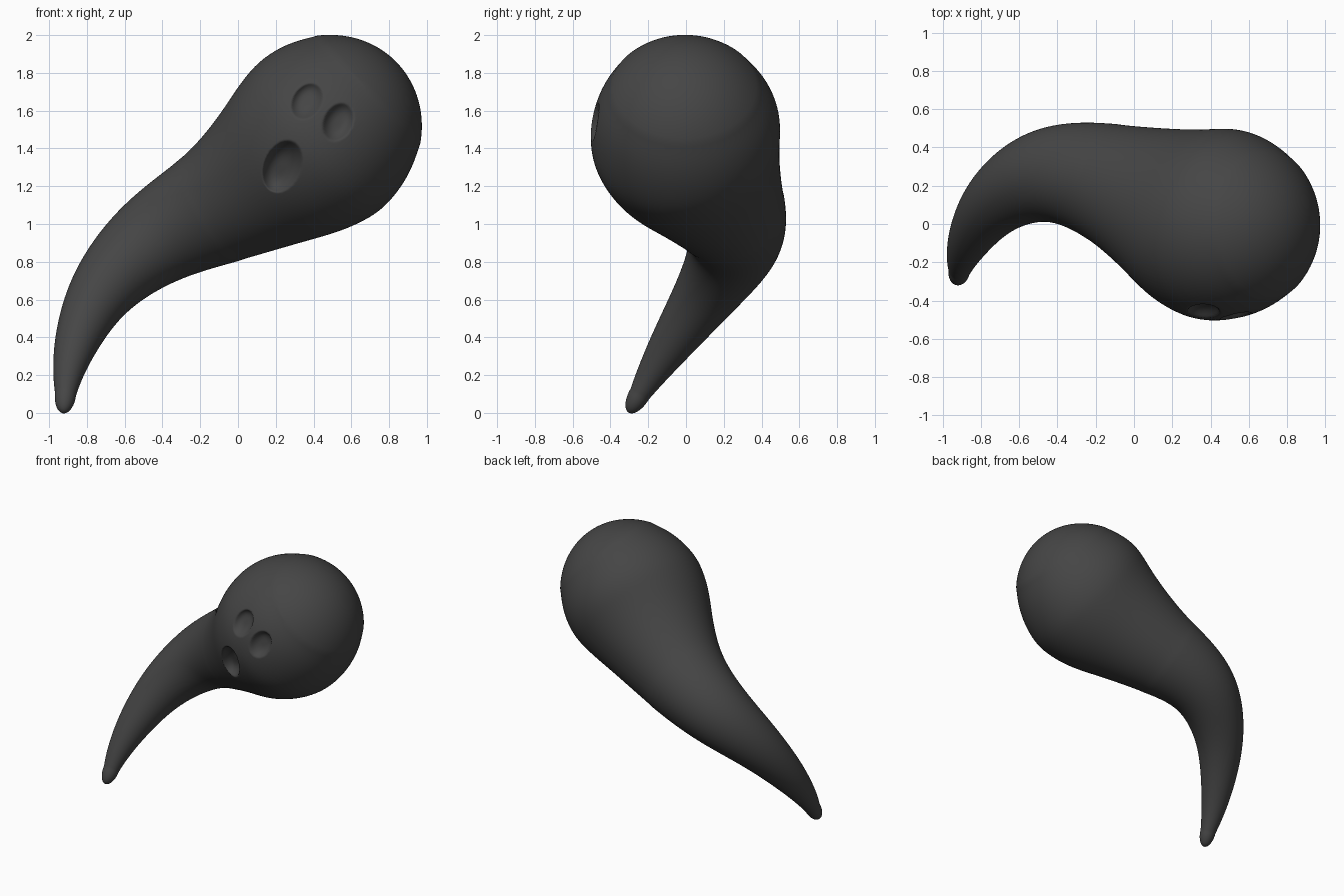
import bpy, bmesh, math
from mathutils import Vector

if "Cube" in bpy.data.objects:
    bpy.data.objects.remove(bpy.data.objects["Cube"])

# Body path from tail to head: x, y, z, radius
KEYS = [Vector(k) for k in [
    (-0.913, -0.245, 0.100, 0.056),
    (-0.900, -0.180, 0.210, 0.081),
    (-0.848, -0.055, 0.400, 0.123),
    (-0.728, 0.120, 0.650, 0.174),
    (-0.510, 0.253, 0.870, 0.235),
    (-0.290, 0.255, 1.005, 0.280),
    (-0.090, 0.200, 1.105, 0.325),
    (0.140, 0.110, 1.252, 0.408),
    (0.295, 0.040, 1.360, 0.482),
    (0.430, -0.006, 1.460, 0.513),
]]
HEAD_DIR = Vector((0.72, 0, 0.69)).normalized()
HEAD_LEN = 0.57
TAIL_LEN = 0.115
SEG, STEPS, CAP = 128, 12, 36

# Face dimples: x, z, half width, half height, tilt, depth
DIMPLES = [(0.365, 1.65, 0.076, 0.101, 32, 0.05),
           (0.53, 1.54, 0.076, 0.104, 25, 0.05),
           (0.235, 1.305, 0.098, 0.142, 22, 0.09)]


def catmull(a, b, c, d, t):
    return 0.5 * (2 * b + (c - a) * t + (2 * a - 5 * b + 4 * c - d) * t * t
                  + (3 * b - a - 3 * c + d) * t ** 3)


def relax(seq, passes):
    for _ in range(passes):
        seq = [seq[0]] + [(a + 2 * b + c) / 4 for a, b, c in zip(seq, seq[1:], seq[2:])] + [seq[-1]]
    return seq


def dimple(p):
    if p.y > -0.1:
        return 0
    push = 0
    for x, z, w, h, tilt, depth in DIMPLES:
        a = math.radians(tilt)
        dx, dz = p.x - x, p.z - z
        u = (dx * math.cos(a) - dz * math.sin(a)) / w
        v = (dx * math.sin(a) + dz * math.cos(a)) / h
        q = u * u + v * v
        if q < 1:
            push += depth * (1 - q ** 1.5)
    return push


# Sections: rounded tail tip, swept body, domed head
tail_dir = (KEYS[0].xyz - KEYS[1].xyz).normalized()
after = KEYS[-1] + Vector((*(HEAD_DIR * 0.14), -0.015))
pts = [2 * KEYS[0] - KEYS[1]] + KEYS + [after]
swept = []
for i in range(1, len(pts) - 2):
    swept += [catmull(*pts[i - 1:i + 3], s / STEPS) for s in range(STEPS)]
swept = relax(swept + [KEYS[-1]], 50)
first, last = swept[0], swept[-1]
sections = []
for i in range(1, 12):
    a = math.pi / 2 * (1 - i / 12)
    sections.append((first.xyz + tail_dir * TAIL_LEN * math.sin(a), first.w * math.cos(a)))
sections += [(k.xyz, k.w) for k in swept]
for i in range(1, CAP):
    a = math.pi / 2 * i / CAP
    sections.append((last.xyz + HEAD_DIR * HEAD_LEN * math.sin(a), last.w * math.cos(a)))
centres = [s[0] for s in sections]
tangents = [(b - a).normalized() for a, b in zip(centres[:1] + centres, centres[1:] + centres[-1:])]
tangents = relax(tangents, 130)

# Skin the sections with rings
bm = bmesh.new()
rings = []
for (c, r), t in zip(sections, tangents):
    t = t.normalized()
    ref = Vector((1, 0, -1))
    u = (ref - t * ref.dot(t)).normalized()
    v = t.cross(u)
    ring = []
    for j in range(SEG):
        a = 2 * math.pi * j / SEG
        ring.append(bm.verts.new(c + r * (u * math.cos(a) + v * math.sin(a))))
    rings.append(ring)
for A, B in zip(rings, rings[1:]):
    for j in range(SEG):
        n = (j + 1) % SEG
        bm.faces.new((A[j], A[n], B[n], B[j]))
tail_tip = bm.verts.new(first.xyz + tail_dir * TAIL_LEN)
head_tip = bm.verts.new(last.xyz + HEAD_DIR * HEAD_LEN)
for j in range(SEG):
    n = (j + 1) % SEG
    bm.faces.new((rings[0][n], rings[0][j], tail_tip))
    bm.faces.new((rings[-1][j], rings[-1][n], head_tip))

# Even out the join between neck and head
for _ in range(30):
    bmesh.ops.smooth_vert(bm, verts=[v for ring in rings[80:-20] for v in ring], factor=0.5,
                          use_axis_x=True, use_axis_y=True, use_axis_z=True)

# Refine the face area, then press in eyes and mouth
face_edges = [e for e in bm.edges if all(
    v.co.y < -0.15 and 0.05 < v.co.x < 0.68 and 1.1 < v.co.z < 1.82 for v in e.verts)]
bmesh.ops.subdivide_edges(bm, edges=face_edges, cuts=2, smooth=0, use_grid_fill=True)
for v in bm.verts:
    v.co.y += dimple(v.co)
bmesh.ops.recalc_face_normals(bm, faces=bm.faces)

mesh = bpy.data.meshes.new("ghost_body")
bm.to_mesh(mesh)
bm.free()
mesh.shade_smooth()
body = bpy.data.objects.new("ghost_body", mesh)
bpy.context.collection.objects.link(body)

mat = bpy.data.materials.new("dark_grey")
mat.diffuse_color = (0.06, 0.06, 0.06, 1)
mat.use_nodes = True
mat.node_tree.nodes["Principled BSDF"].inputs["Base Color"].default_value = mat.diffuse_color
mesh.materials.append(mat)
